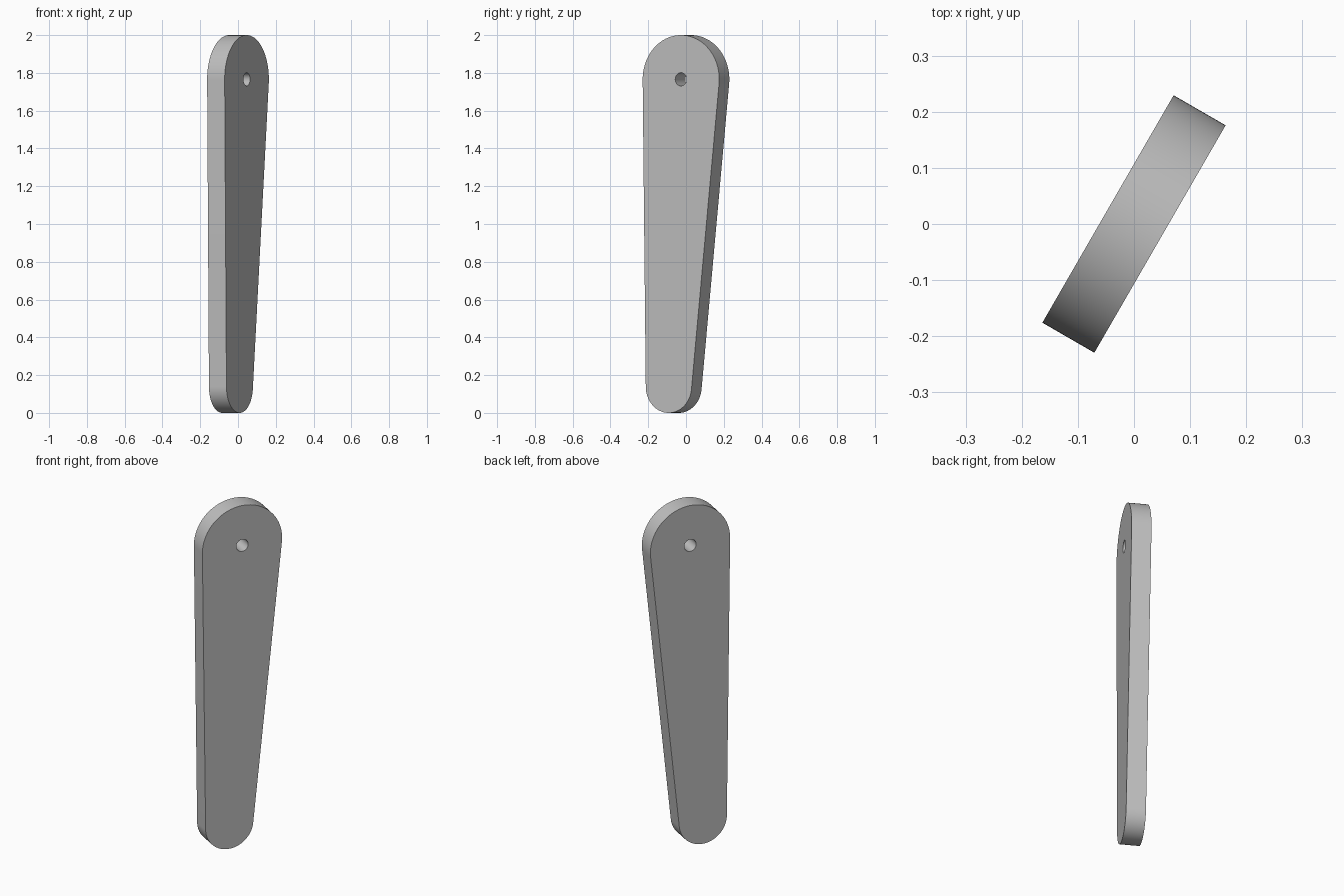
import bpy, bmesh
from math import acos, atan2, cos, sin, pi, radians, hypot

cube = bpy.data.objects.get("Cube")
if cube:
    bpy.data.objects.remove(cube, do_unlink=True)

THICKNESS = 0.107
TOP, TOP_R = (0, 1.766), 0.234
FOOT, FOOT_R = (-0.075, 0.14), 0.14
HOLE_R = 0.035


def arc(centre, radius, start, end, steps):
    return [(centre[0] + radius * cos(start + (end - start) * i / steps),
             centre[1] + radius * sin(start + (end - start) * i / steps))
            for i in range(steps + 1)]


def add_loop(curve, points):
    spline = curve.splines.new('POLY')
    spline.points.add(len(points) - 1)
    for p, (x, y) in zip(spline.points, points):
        p.co = (x, y, 0, 1)
    spline.use_cyclic_u = True


# Outline: two round ends joined by their common tangents
dx, dy = FOOT[0] - TOP[0], FOOT[1] - TOP[1]
axis = atan2(dy, dx)
spread = acos((TOP_R - FOOT_R) / hypot(dx, dy))
outline = (arc(TOP, TOP_R, axis + spread, axis + 2 * pi - spread, 64)
           + arc(FOOT, FOOT_R, axis - spread, axis + spread, 64))

# Flat bar with a pin hole, extruded to its thickness
curve = bpy.data.curves.new("tapered_bar", 'CURVE')
curve.dimensions = '2D'
curve.fill_mode = 'BOTH'
curve.extrude = THICKNESS / 2
add_loop(curve, outline)
add_loop(curve, arc(TOP, HOLE_R, 0, 2 * pi, 48)[:-1])
bar = bpy.data.objects.new("tapered_bar", curve)
bpy.context.collection.objects.link(bar)
bar.rotation_euler = (radians(90), 0, radians(60))

# Turn into a welded mesh with crisp rims
bpy.ops.object.select_all(action='DESELECT')
bar.select_set(True)
bpy.context.view_layer.objects.active = bar
bpy.ops.object.convert(target='MESH')
bar = bpy.context.object
bm = bmesh.new()
bm.from_mesh(bar.data)
bmesh.ops.remove_doubles(bm, verts=bm.verts, dist=0.0001)
bmesh.ops.recalc_face_normals(bm, faces=bm.faces)
bm.to_mesh(bar.data)
bm.free()
bpy.ops.object.shade_smooth_by_angle(angle=radians(30))

# Plain grey
grey = bpy.data.materials.new("plain_grey")
grey.use_nodes = True
colour = (0.52, 0.52, 0.52, 1)
grey.diffuse_color = colour
grey.node_tree.nodes["Principled BSDF"].inputs["Base Color"].default_value = colour
bar.data.materials.clear()
bar.data.materials.append(grey)
